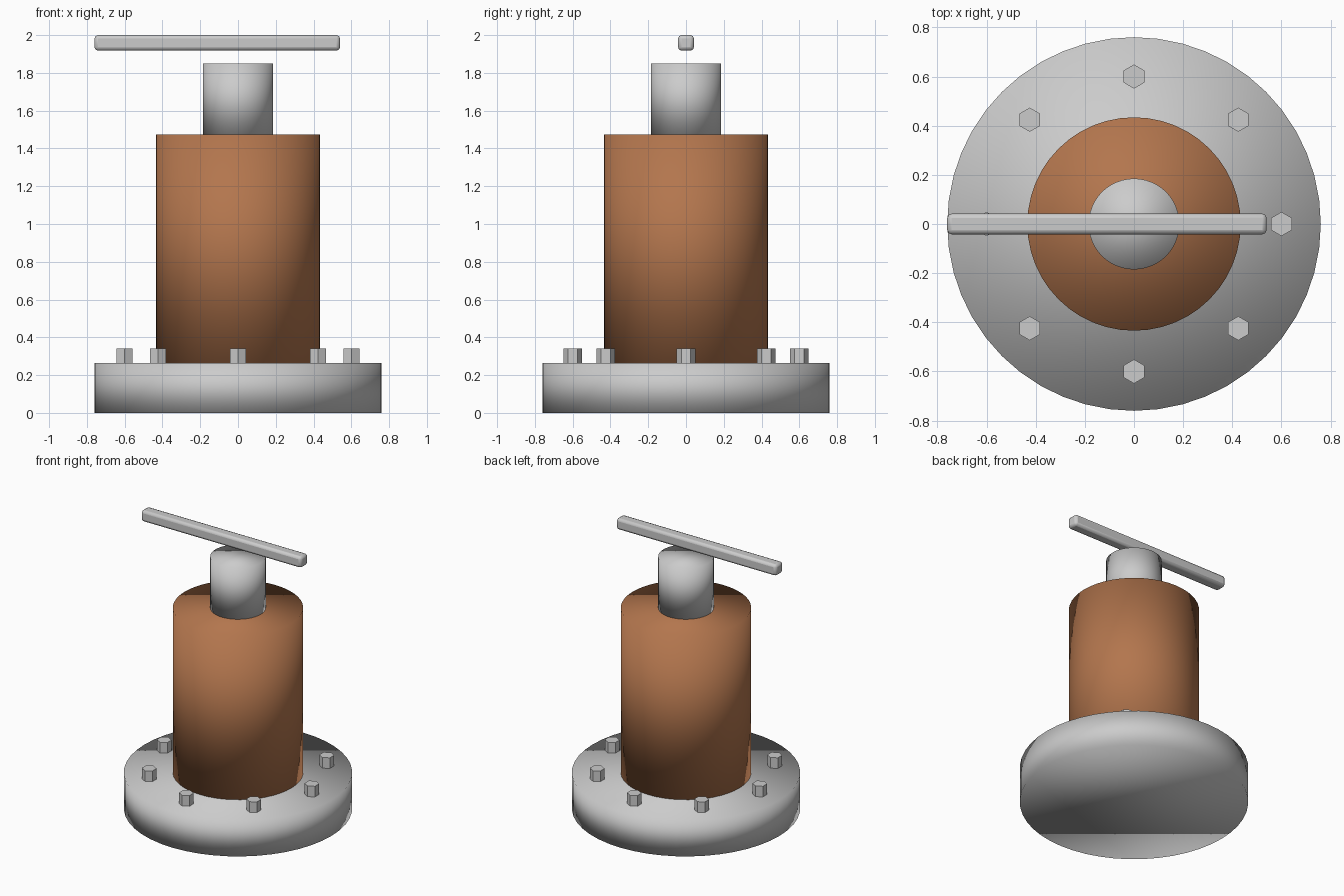
import bpy
import math

if "Cube" in bpy.data.objects:
    bpy.data.objects.remove(bpy.data.objects["Cube"])


def cylinder(name, radius, z0, z1, sides=48, xy=(0, 0), smooth=True):
    bpy.ops.mesh.primitive_cylinder_add(
        vertices=sides, radius=radius, depth=z1 - z0,
        location=(xy[0], xy[1], (z0 + z1) / 2))
    ob = bpy.context.object
    ob.name = name
    if smooth:
        bpy.ops.object.shade_smooth()
    return ob


# Flange base, copper-coloured body and upper neck
cylinder("base_flange", 0.76, 0, 0.264)
body = cylinder("body", 0.434, 0.264, 1.473)
cylinder("neck", 0.185, 1.473, 1.85)

copper = bpy.data.materials.new("copper")
copper.diffuse_color = (0.45, 0.18, 0.075, 1)
copper.use_nodes = True
copper.node_tree.nodes["Principled BSDF"].inputs["Base Color"].default_value = copper.diffuse_color
body.data.materials.append(copper)

# Ring of hexagonal bolts, all turned the same way
for i in range(8):
    a = i * math.pi / 4
    cylinder(f"bolt_{i + 1}", 0.049, 0.264, 0.342, sides=6,
             xy=(0.6 * math.cos(a), 0.6 * math.sin(a)), smooth=False)

# Off-centre lever bar with softened edges, held just above the neck
bpy.ops.mesh.primitive_cube_add(size=1, location=(-0.11, 0, 1.959))
lever = bpy.context.object
lever.name = "lever_bar"
lever.scale = (1.3, 0.084, 0.082)
bpy.ops.object.transform_apply(location=False, rotation=False, scale=True)
bevel = lever.modifiers.new("soft_edges", 'BEVEL')
bevel.width = 0.018
bevel.segments = 2
bpy.ops.object.shade_smooth_by_angle(angle=math.radians(30))
